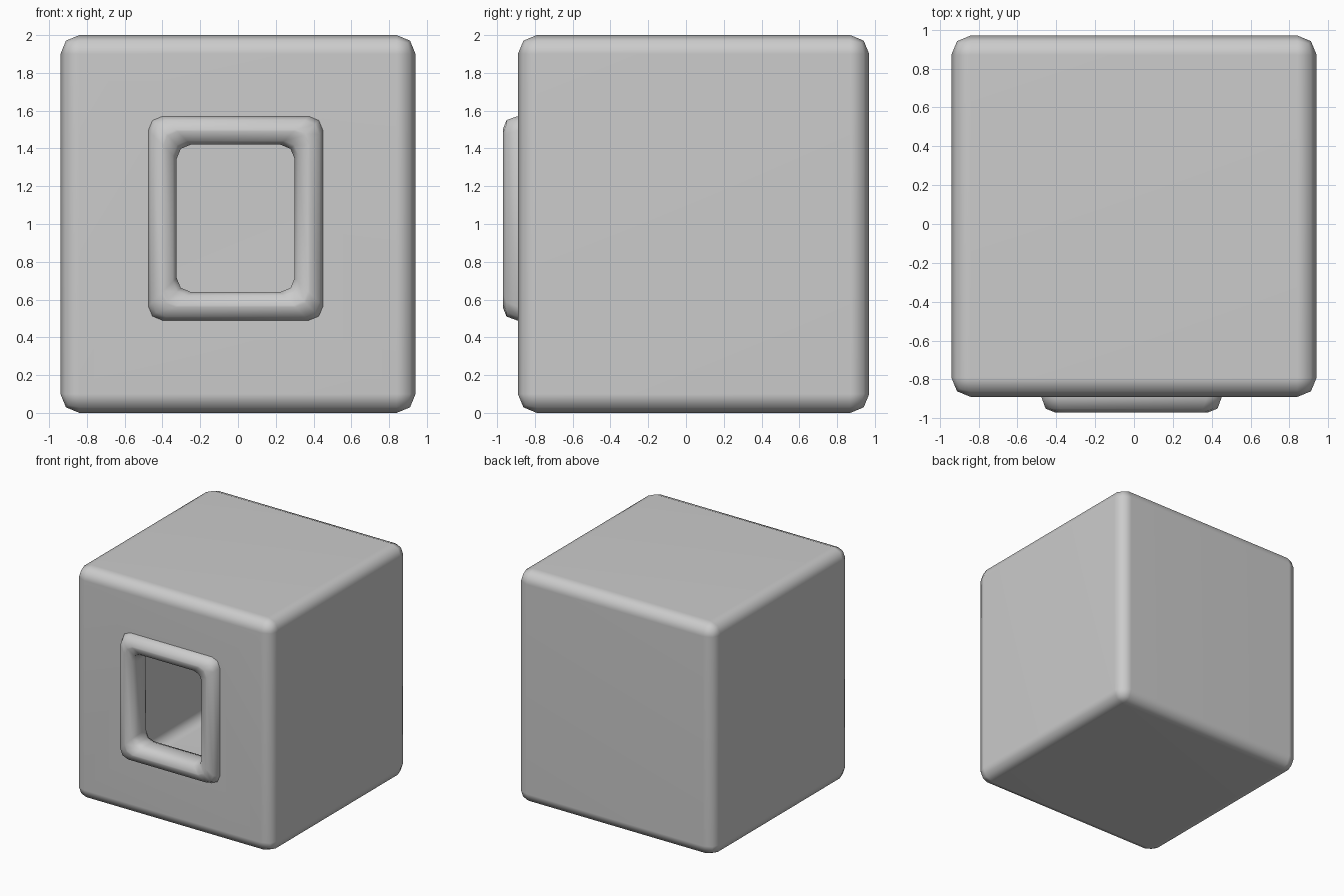
import bpy, bmesh, math
from mathutils import Vector

if "Cube" in bpy.data.objects:
    bpy.data.objects.remove(bpy.data.objects["Cube"])


def block(name, lo, hi, bevel=0.0):
    """Axis-aligned box between two corners, optionally rounded."""
    lo, hi = Vector(lo), Vector(hi)
    bm = bmesh.new()
    bmesh.ops.create_cube(bm, size=1)
    for v in bm.verts:
        v.co = (lo + hi) / 2 + v.co * (hi - lo)
    if bevel:
        bmesh.ops.bevel(bm, geom=bm.edges[:], offset=bevel, segments=2,
                        profile=0.5, affect='EDGES')
    return finish(name, bm)


def finish(name, bm):
    bmesh.ops.recalc_face_normals(bm, faces=bm.faces[:])
    for f in bm.faces:
        f.smooth = True
    me = bpy.data.meshes.new(name)
    bm.to_mesh(me)
    bm.free()
    ob = bpy.data.objects.new(name, me)
    bpy.context.collection.objects.link(ob)
    return ob


def cut(target, cutter):
    """Subtract the cutter, then remove it."""
    mod = target.modifiers.new("cut", 'BOOLEAN')
    mod.operation = 'DIFFERENCE'
    mod.solver = 'EXACT'
    mod.object = cutter
    cutter.hide_render = True
    bpy.context.view_layer.objects.active = target
    bpy.ops.object.modifier_apply(modifier=mod.name)
    bpy.data.objects.remove(cutter)


# Hollow rounded box with a window opening in the front wall
T = 0.12
LO, HI = Vector((-0.94, -0.89, 0)), Vector((0.94, 0.97, 2))
pad = Vector((T, T, T))
box = block("box_shell", LO, HI, 0.1)
cut(box, block("cavity", LO + pad, HI - pad, 0.09))
cut(box, block("window_hole", (-0.40, -1.2, 0.57), (0.375, -0.5, 1.495)))
bpy.context.view_layer.objects.active = box
box.select_set(True)
bpy.ops.object.shade_smooth_by_angle(angle=math.radians(50))
wn = box.modifiers.new("face_weighted", 'WEIGHTED_NORMAL')
wn.keep_sharp = True


# Window frame: rounded bar section swept round a rounded rectangle
def rounded_rect(x0, x1, z0, z1, r, steps=2):
    pts = []
    corners = [(x1 - r, z1 - r), (x0 + r, z1 - r), (x0 + r, z0 + r), (x1 - r, z0 + r)]
    for i, (cx, cz) in enumerate(corners):
        for k in range(steps + 1):
            a = math.pi / 2 * (i + k / steps)
            pts.append((cx + r * math.cos(a), cz + r * math.sin(a)))
    return pts


section = [(0, -0.805), (0, -0.895), (0.02, -0.95), (0.07, -0.97), (0.08, -0.97),
           (0.13, -0.95), (0.15, -0.895), (0.15, -0.805), (0.13, -0.755),
           (0.08, -0.735), (0.07, -0.735), (0.02, -0.755)]
bm = bmesh.new()
rings = []
for d, y in section:
    loop = rounded_rect(-0.475 + d, 0.45 - d, 0.49 + d, 1.57 - d, 0.075)
    rings.append([bm.verts.new((x, y, z)) for x, z in loop])
for a, b in zip(rings, rings[1:] + rings[:1]):
    n = len(a)
    for i in range(n):
        j = (i + 1) % n
        bm.faces.new((a[i], a[j], b[j], b[i]))
finish("window_frame", bm)
